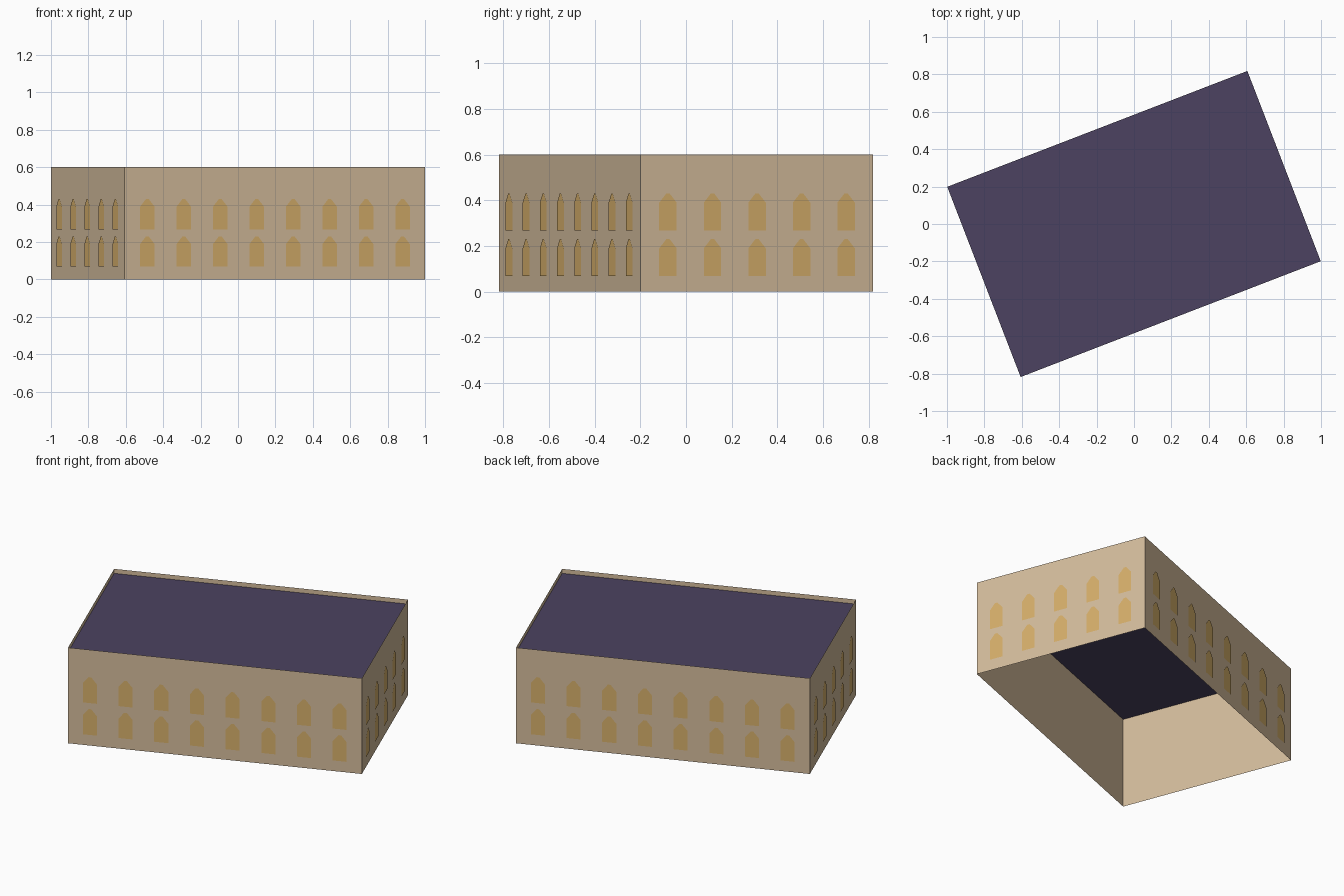
import bpy, bmesh, math
from mathutils import Matrix, Vector

if "Cube" in bpy.data.objects:
    bpy.data.objects.remove(bpy.data.objects["Cube"], do_unlink=True)

LENGTH, WIDTH, HEIGHT, ROOF_Z = 1.72, 1.09, 0.6, 0.572
TURN = Matrix.Rotation(math.radians(21.1), 4, 'Z')


def material(name, colour):
    mat = bpy.data.materials.new(name)
    mat.use_nodes = True
    mat.diffuse_color = (*colour, 1)
    mat.node_tree.nodes["Principled BSDF"].inputs["Base Color"].default_value = (*colour, 1)
    return mat


def add_object(name, bm, mat):
    mesh = bpy.data.meshes.new(name)
    bm.to_mesh(mesh)
    bm.free()
    mesh.materials.append(mat)
    obj = bpy.data.objects.new(name, mesh)
    obj.matrix_world = TURN
    bpy.context.collection.objects.link(obj)
    return obj


tan = material("tan plaster", (0.66, 0.505, 0.333))
amber = material("amber window", (0.672, 0.429, 0.145))
slate = material("purple slate", (0.072, 0.055, 0.119))

# Walls: an open shell without floor or lid
bm = bmesh.new()
box = Matrix.Translation((0, 0, HEIGHT / 2)) @ Matrix.Diagonal((LENGTH, WIDTH, HEIGHT, 1))
bmesh.ops.create_cube(bm, size=1, matrix=box)
bm.normal_update()
bmesh.ops.delete(bm, geom=[f for f in bm.faces if abs(f.normal.z) > 0.5], context='FACES_ONLY')
add_object("walls", bm, tan)

# Flat roof, sunk just below the top of the walls
bm = bmesh.new()
bmesh.ops.create_grid(bm, x_segments=1, y_segments=1, size=0.5,
                      matrix=Matrix.Translation((0, 0, ROOF_Z)) @ Matrix.Diagonal((LENGTH, WIDTH, 1, 1)))
add_object("roof", bm, slate)

# Windows: thin pointed panes in two rows on every wall
PANE = [(-0.041, 0), (0.041, 0), (0.041, 0.122), (0.008, 0.162), (-0.008, 0.162), (-0.041, 0.122)]
SPACING, GAP = 0.209, 0.004


def add_windows(name, count, distance, angle):
    bm = bmesh.new()
    side = Matrix.Rotation(math.radians(angle), 4, 'Z')
    for sill in (0.068, 0.268):
        for i in range(count):
            centre = (i - (count - 1) / 2) * SPACING
            bm.faces.new([bm.verts.new(side @ Vector((centre + x, -distance - GAP, sill + z)))
                          for x, z in PANE])
    add_object(name, bm, amber)


add_windows("front_windows", 8, WIDTH / 2, 0)
add_windows("left_windows", 5, LENGTH / 2, 90)
add_windows("back_windows", 8, WIDTH / 2, 180)
add_windows("right_windows", 5, LENGTH / 2, 270)
